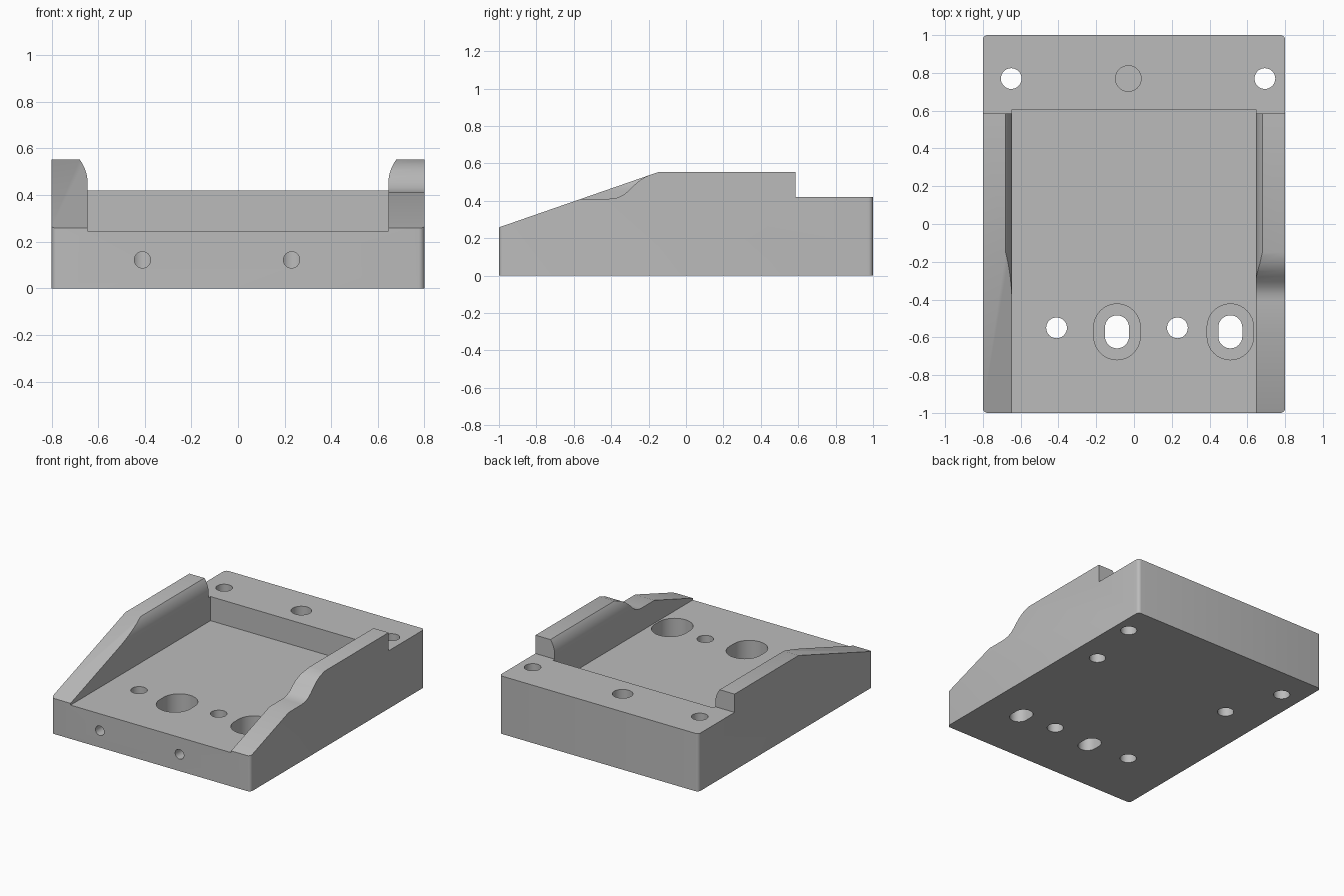
import bpy
import bmesh
from math import sin, cos, pi, radians
from mathutils import Vector

old = bpy.data.objects.get("Cube")
if old:
    bpy.data.objects.remove(old, do_unlink=True)

metal = bpy.data.materials.new("plain grey metal")
metal.use_nodes = True
GREY = (0.5, 0.5, 0.5, 1)
metal.diffuse_color = GREY
metal.node_tree.nodes["Principled BSDF"].inputs["Base Color"].default_value = GREY

TOP, SHELF, FLOOR = 0.553, 0.42, 0.245
WALL = 0.645


def prism(name, outline, axis, lo, hi):
    """Extrude a closed 2D outline along x, y or z; the outline uses the other two axes in order."""
    place = {"x": lambda a, b, c: (c, a, b),
             "y": lambda a, b, c: (a, c, b),
             "z": lambda a, b, c: (a, b, c)}[axis]
    bm = bmesh.new()
    face = bm.faces.new([bm.verts.new(place(a, b, lo)) for a, b in outline])
    res = bmesh.ops.extrude_face_region(bm, geom=[face])
    new = [v for v in res["geom"] if isinstance(v, bmesh.types.BMVert)]
    bmesh.ops.translate(bm, verts=new, vec=Vector(place(0, 0, hi - lo)))
    bmesh.ops.recalc_face_normals(bm, faces=bm.faces)
    mesh = bpy.data.meshes.new(name)
    bm.to_mesh(mesh)
    bm.free()
    obj = bpy.data.objects.new(name, mesh)
    bpy.context.collection.objects.link(obj)
    mesh.materials.append(metal)
    return obj


def rounded(cx, cy, half_x, half_y, r, steps=8):
    """Rounded rectangle; becomes a circle or a slot when the radius fills a side."""
    pts = []
    for q, (sx, sy) in enumerate([(1, 1), (-1, 1), (-1, -1), (1, -1)]):
        for i in range(steps + 1):
            t = (q + i / steps) * pi / 2
            p = (cx + sx * (half_x - r) + r * cos(t), cy + sy * (half_y - r) + r * sin(t))
            if not pts or (Vector(p) - Vector(pts[-1])).length > 1e-5:
                pts.append(p)
    if (Vector(pts[0]) - Vector(pts[-1])).length < 1e-5:
        pts.pop()
    return pts


def cut(cutter):
    cutter.hide_render = True
    mod = body.modifiers.new("cut", "BOOLEAN")
    mod.operation = "DIFFERENCE"
    mod.solver = "EXACT"
    mod.object = cutter
    bpy.context.view_layer.objects.active = body
    bpy.ops.object.modifier_apply(modifier=mod.name)
    bpy.data.objects.remove(cutter, do_unlink=True)


def drill(x, y, r, lo, hi):
    cut(prism("drill", rounded(x, y, r, r, r), "z", lo, hi))


# Block with rounded upright corners
body = prism("base_block", rounded(0, 0, 0.8, 1, 0.025, 5), "z", 0, TOP)

# Channel between the side walls, whose inner top edges roll outward
R = 0.17
side = [(WALL + R * (1 - cos(t)), 0.45 + R * sin(t)) for t in [i * 0.085 for i in range(9)]]
side = [(WALL, FLOOR)] + side + [(side[-1][0], 0.8)]
cut(prism("channel", side + [(-x, z) for x, z in reversed(side)], "y", -1.2, 0.606))

# Rear shelf
cut(prism("shelf_step", rounded(0, 1.0925, 1, 0.5075, 0.0001, 1), "z", SHELF, 0.9))

# Straight ramp on one wall, dipped ramp on the other
slope = (TOP - 0.258) / 0.85
front = (-1.1, 0.258 - 0.1 * slope)
sky = [(-0.15 + 0.1 / slope, TOP + 0.1), (-1.1, TOP + 0.1)]
cut(prism("ramp", [front] + sky, "x", -1, 0))
dip = [(-0.56, 0.258 + 0.44 * slope), (-0.41, 0.411), (-0.37, 0.416), (-0.335, 0.431),
       (-0.305, 0.455), (-0.275, 0.485), (-0.245, 0.511), (-0.21, 0.532), (-0.15, TOP)]
cut(prism("dipped_ramp", [front] + dip + sky, "x", 0, 1))

# Through holes in the shelf and channel floor
for x, y in [(-0.65, 0.77), (0.693, 0.77), (-0.41, -0.55), (0.23, -0.55)]:
    drill(x, y, 0.055, -0.1, 0.9)

# Blind holes: one in the shelf, two in the underside
drill(-0.03, 0.77, 0.068, 0.2, 0.9)
for x in (-0.51, 0.615):
    drill(x, 0.35, 0.055, -0.1, 0.13)

# Counterbored slots
for x in (-0.09, 0.51):
    cut(prism("slot", rounded(x, -0.571, 0.0635, 0.0875, 0.0635), "z", -0.1, 0.5))
    cut(prism("counterbore", rounded(x, -0.571, 0.123, 0.148, 0.123), "z", 0.1, 0.5))

# Set screw holes running from the front into the floor holes
for x in (-0.41, 0.23):
    cut(prism("screw_hole", rounded(x, 0.122, 0.035, 0.035, 0.035), "y", -1.1, -0.55))

bpy.ops.object.select_all(action="DESELECT")
body.select_set(True)
bpy.context.view_layer.objects.active = body
bpy.ops.object.shade_smooth_by_angle(angle=radians(25))
